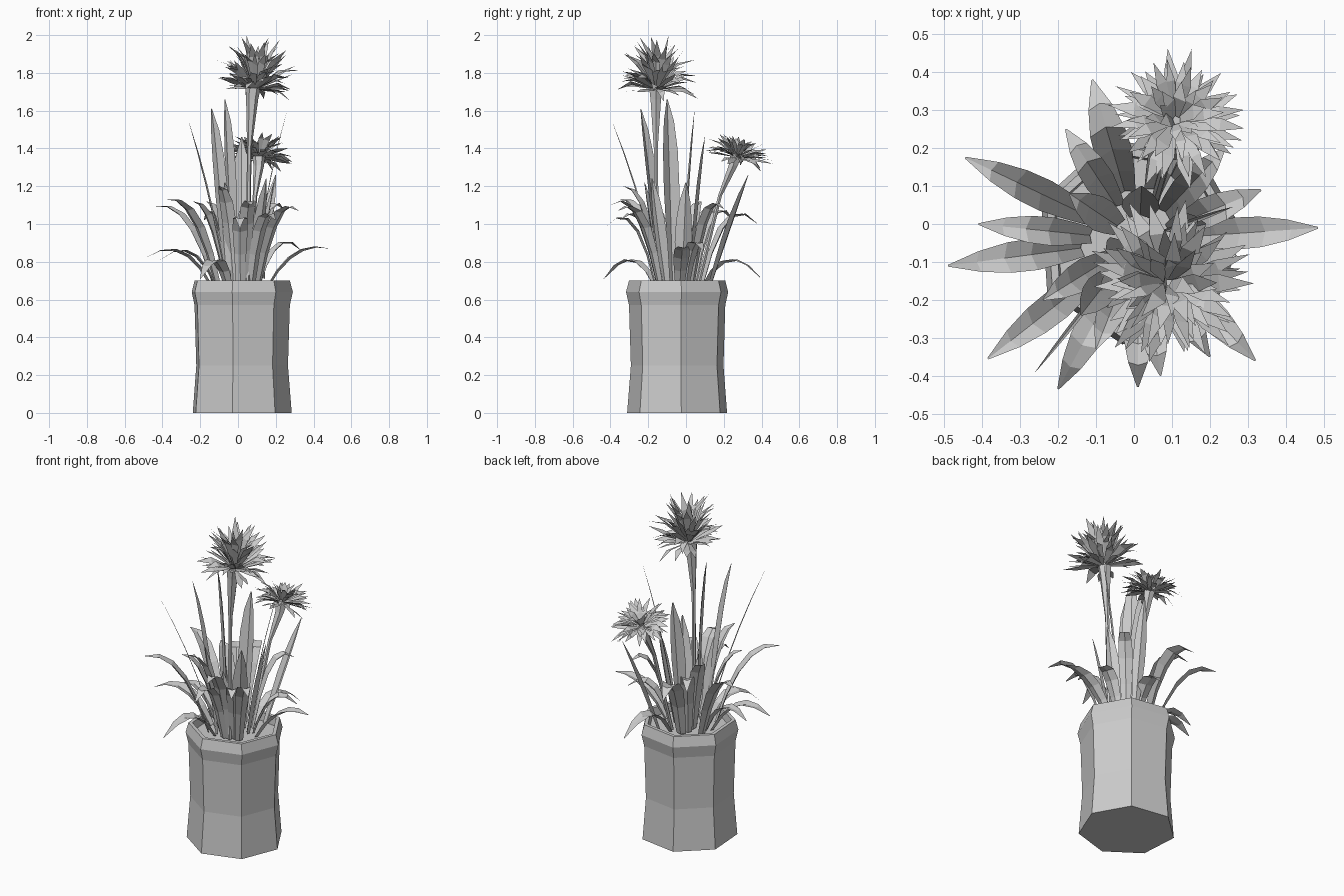
import bpy, math, random
from mathutils import Vector

if "Cube" in bpy.data.objects:
    bpy.data.objects.remove(bpy.data.objects["Cube"])

random.seed(4)
CX, CY = 0.013, -0.043          # pot centre


def make(name, verts, faces):
    me = bpy.data.meshes.new(name)
    me.from_pydata([tuple(v) for v in verts], [], faces)
    me.update()
    ob = bpy.data.objects.new(name, me)
    bpy.context.collection.objects.link(ob)
    return ob


def tube(name, rings, n, phase=0.0):
    """Loft n-sided horizontal rings (x, y, z, r), capped at both ends."""
    v, f = [], []
    for x, y, z, r in rings:
        for i in range(n):
            a = phase + math.tau * i / n
            v.append((x + r * math.cos(a), y + r * math.sin(a), z))
    for k in range(len(rings) - 1):
        for i in range(n):
            j = (i + 1) % n
            f.append((k * n + i, k * n + j, (k + 1) * n + j, (k + 1) * n + i))
    f.append(tuple(reversed(range(n))))
    f.append(tuple(range((len(rings) - 1) * n, len(rings) * n)))
    return make(name, v, f)


# Seven-sided pot, rim turned inward, soil closing the top
profile = [(0, .272), (.25, .252), (.57, .262), (.64, .278),
           (.70, .262), (.70, .24), (.65, .235)]
tube("pot", [(CX, CY, z, r) for z, r in profile], 7, math.radians(3.8))


# Leaves: folded ribbons along a curved path from the soil to the tip
def leaf(name, tip, width, lift, spread=0.3, n=5):
    tip = Vector(tip)
    c = Vector((CX, CY, .66))
    flat = Vector((tip.x - CX, tip.y - CY, 0))
    base = c + flat * spread
    ctrl = Vector((base.x + flat.x * .3, base.y + flat.y * .3, tip.z + lift))
    side = Vector((-flat.y, flat.x, 0)).normalized()
    v, f = [], []
    prof = [.55, .8, 1.0, .95, .65, .06]
    for i in range(n + 1):
        t = i / n
        p = base * (1 - t) ** 2 + ctrl * 2 * t * (1 - t) + tip * t * t
        w = width * .5 * prof[i]
        fold = (flat.normalized() * .7 - Vector((0, 0, .5))) * w * .3
        v += [p - side * w - fold, p + fold * .5, p + side * w - fold]
    for i in range(n):
        a = i * 3
        f += [(a, a + 1, a + 4, a + 3), (a + 1, a + 2, a + 5, a + 4)]
    make(name, v, f)


# Tall upright leaves
for tip, w in [((-.14, -.24, 1.61), .085), ((-.07, -.10, 1.66), .10),
               ((.02, .10, 1.46), .10), ((.20, .33, 1.26), .07),
               ((.15, -.18, 1.24), .09), ((-.07, -.22, 1.22), .09),
               ((.19, .00, 1.22), .09), ((.01, -.16, 1.07), .09)]:
    leaf("tall_leaf", tip, w, -.25, .45)
# Thin blades
for tip in [(-.26, -.39, 1.54), (.26, .045, 1.60)]:
    leaf("thin_blade", tip, .014, -.4, .25)
# Arching leaves: tip, width, how far the curve rises above the tip
for tip, w, lift in [((-.445, .175, 1.09), .085, .06), ((-.41, -.0, .81), .075, .15),
                     ((-.49, -.11, .82), .085, .14), ((-.385, -.355, 1.13), .085, .04),
                     ((-.20, -.435, .71), .085, .22), ((.01, -.43, .98), .08, .20),
                     ((.07, -.40, 1.10), .08, .12), ((.20, -.35, 1.02), .08, .15),
                     ((.32, -.36, 1.07), .08, .12), ((.485, -.01, .87), .085, .05),
                     ((.335, .09, .86), .08, .15), ((.24, .20, 1.08), .08, .14),
                     ((-.11, .38, 1.00), .10, .20), ((-.18, .25, 1.02), .08, .20),
                     ((.14, .40, .71), .085, .22), ((-.10, -.33, 1.20), .08, .0),
                     ((-.24, -.20, 1.12), .08, .0), ((-.17, .08, 1.12), .09, .0)]:
    leaf("arching_leaf", tip, w, lift)

# Flower stems flaring into the calyx
tube("stem_tall", [(.05, -.15, .66, .012), (.06, -.16, 1.4, .012),
                   (.075, -.16, 1.66, .032), (.08, -.16, 1.72, .04)], 6)
tube("stem_short", [(.055, .06, .66, .012), (.09, .18, 1.15, .012),
                    (.11, .25, 1.31, .028), (.11, .265, 1.36, .035)], 6)


# Flower heads: rings of pointed petals, opening outward around a tilted axis
def flower(name, centre, axis, radius, rows):
    centre, axis = Vector(centre), Vector(axis).normalized()
    u = axis.orthogonal().normalized()
    w = axis.cross(u)
    v, f = [], []
    for count, elev, length in rows:
        for i in range(count):
            a = math.tau * (i + random.uniform(-.35, .35)) / count
            e = math.radians(elev + random.uniform(-12, 12))
            out = u * math.cos(a) + w * math.sin(a)
            d = out * math.cos(e) + axis * math.sin(e)
            up = axis * math.cos(e) - out * math.sin(e)
            s = d.cross(up)
            s = (s + up * random.uniform(-.5, .5)).normalized()
            L = radius * length * random.uniform(.8, 1.12)
            h = radius * random.uniform(.075, .12)
            p = centre + d * radius * .1
            q = p + d * L * .55 + up * L * .05
            t = p + d * L * .9 - up * L * random.uniform(-.08, .15)
            k = len(v)
            v += [p - s * h * .4, p + s * h * .4, q + s * h, q - s * h, t]
            f += [(k, k + 1, k + 2, k + 3), (k + 3, k + 2, k + 4)]
    make(name, v, f)


flower("flower_tall", (.09, -.155, 1.715), (.12, .02, 1), .21,
       [(20, 5, 1.0), (20, 22, 1.05), (18, 38, 1.05), (14, 54, 1.05), (8, 72, 1.1)])
flower("flower_short", (.11, .27, 1.355), (.08, .3, 1), .18,
       [(20, -3, 1.0), (20, 14, 1.0), (16, 32, .85), (10, 55, .65)])

# Scale the tall head's top petal to reach the full height
head = bpy.data.objects["flower_tall"]
top = max(p.co.z for p in head.data.vertices)
for p in head.data.vertices:
    if p.co.z > 1.72:
        p.co.z = 1.72 + (p.co.z - 1.72) * .28 / (top - 1.72)
